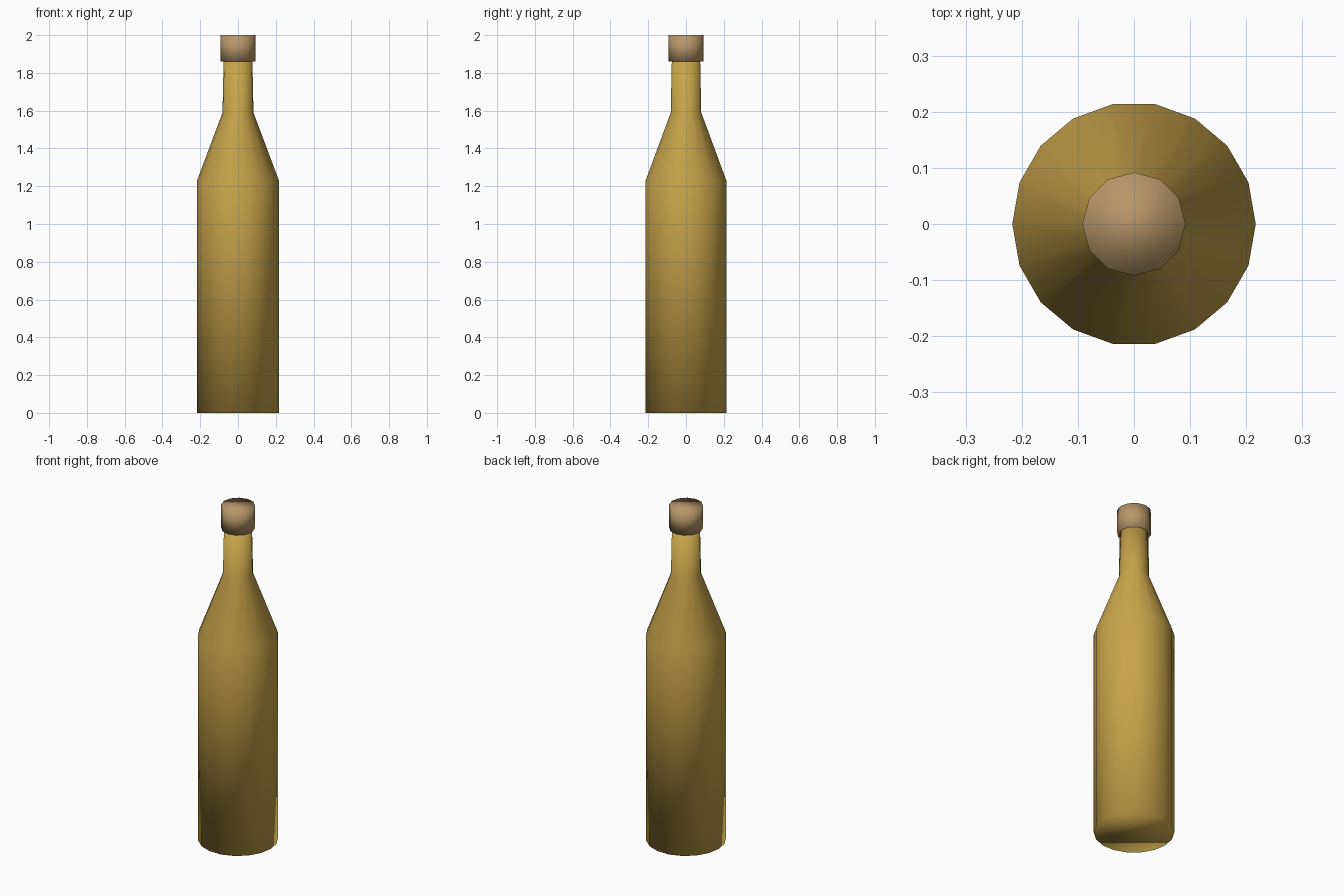
import bpy
import bmesh
from math import cos, sin, tau

cube = bpy.data.objects.get("Cube")
if cube:
    bpy.data.objects.remove(cube, do_unlink=True)


def make_material(name, colour):
    mat = bpy.data.materials.new(name)
    mat.use_nodes = True
    mat.diffuse_color = (*colour, 1)
    mat.node_tree.nodes["Principled BSDF"].inputs["Base Color"].default_value = (*colour, 1)
    return mat


def lathe(name, profile, sides, mat):
    """Closed solid of revolution from (radius, height) pairs, smooth all over."""
    bm = bmesh.new()
    rings = []
    for radius, z in profile:
        angles = [tau * i / sides for i in range(sides)]
        rings.append([bm.verts.new((radius * cos(a), radius * sin(a), z)) for a in angles])
    for low, high in zip(rings, rings[1:]):
        for i in range(sides):
            j = (i + 1) % sides
            bm.faces.new((low[i], low[j], high[j], high[i]))
    bm.faces.new(rings[0][::-1])
    bm.faces.new(rings[-1])
    for face in bm.faces:
        face.smooth = True
    mesh = bpy.data.meshes.new(name)
    bm.to_mesh(mesh)
    bm.free()
    mesh.materials.append(mat)
    obj = bpy.data.objects.new(name, mesh)
    bpy.context.collection.objects.link(obj)
    return obj


glass = make_material("amber_glass", (0.578, 0.371, 0.069))
cork = make_material("cork", (0.468, 0.305, 0.138))

# Bottle: straight body, sloping shoulder, slightly tapered neck
lathe("bottle", [(0.217, 0), (0.217, 1.23), (0.082, 1.59), (0.076, 1.88)], 18, glass)

# Stopper capping the neck
lathe("stopper", [(0.092, 1.86), (0.092, 2.0)], 12, cork)
